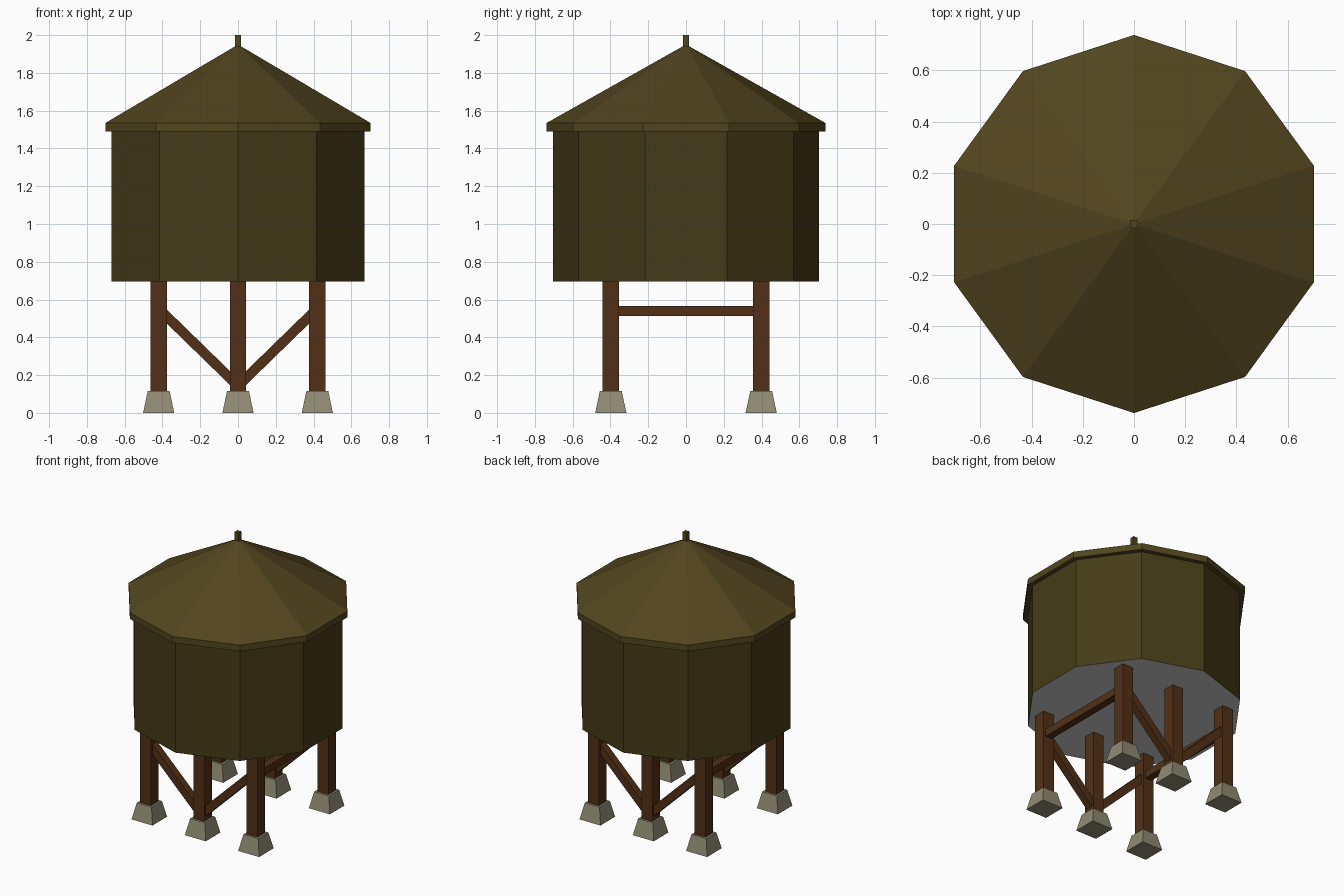
import bpy, bmesh
from math import sin, cos, tau, pi
from mathutils import Vector

if "Cube" in bpy.data.objects:
    bpy.data.objects.remove(bpy.data.objects["Cube"])


def material(name, rgb):
    m = bpy.data.materials.new(name)
    m.diffuse_color = (*rgb, 1)
    m.use_nodes = True
    m.node_tree.nodes["Principled BSDF"].inputs["Base Color"].default_value = m.diffuse_color
    return m


ROOF = material("roof_shingle", (0.085, 0.06, 0.013))
TANK = material("tank_plank", (0.06, 0.044, 0.009))
WOOD = material("timber", (0.085, 0.03, 0.008))
STONE = material("stone", (0.28, 0.26, 0.17))


def lathe(name, sides, profile, mat=None, turn=pi / 2, at=(0, 0), bottom=True, top=True):
    """Stack regular polygons (radius, z); radius 0 closes to a point."""
    bm = bmesh.new()
    rings = []
    for r, z in profile:
        n = sides if r else 1
        rings.append([bm.verts.new((at[0] + r * cos(turn + tau * i / sides),
                                    at[1] + r * sin(turn + tau * i / sides), z)) for i in range(n)])
    for a, b in zip(rings, rings[1:]):
        for i in range(sides):
            j = (i + 1) % sides
            bm.faces.new([a[i], a[j], b[0]] if len(b) == 1 else [a[i], a[j], b[j], b[i]])
    if bottom:
        bm.faces.new(rings[0][::-1])
    if top and len(rings) > 1 and len(rings[-1]) > 1:
        bm.faces.new(rings[-1])
    return finish(name, bm, mat)


def finish(name, bm, mat):
    me = bpy.data.meshes.new(name)
    bm.to_mesh(me)
    bm.free()
    ob = bpy.data.objects.new(name, me)
    bpy.context.collection.objects.link(ob)
    if mat:
        me.materials.append(mat)
    return ob


def beam(name, a, b, width, mat):
    """Square bar from point a to point b."""
    a, b = Vector(a), Vector(b)
    bm = bmesh.new()
    bmesh.ops.create_cube(bm, size=1)
    bmesh.ops.scale(bm, vec=(width, width, (b - a).length), verts=bm.verts)
    ob = finish(name, bm, mat)
    ob.location = (a + b) / 2
    d = b - a
    # tilt within the x-z or y-z plane so the bar stays square to the frame
    ob.rotation_euler = Vector((0, 0, 1)).rotation_difference(d).to_euler()
    return ob


# Tank walls, floor and roof
lathe("tank_wall", 10, [(0.705, 0.695), (0.705, 1.49)], TANK, bottom=False, top=False)
lathe("tank_floor", 10, [(0.705, 0.695)])
lathe("roof", 10, [(0.738, 1.49), (0.738, 1.535), (0, 1.95)], ROOF)
lathe("roof_finial", 4, [(0.022, 1.93), (0.022, 2.0)], ROOF, turn=pi / 4)

# Legs on tapered footings
LX, LY, S = 0.42, 0.398, 2 ** 0.5 / 2
for x in (-LX, 0, LX):
    for y in (-LY, LY):
        lathe("leg", 4, [(0.086 * S, 0.1), (0.086 * S, 0.695)], WOOD, pi / 4, (x, y))
        lathe("footing", 4, [(0.165 * S, 0), (0.116 * S, 0.115)], STONE, pi / 4, (x, y))

# Diagonal braces front and back, level braces on the two ends
for s in (-1, 1):
    for y in (-LY, LY):
        beam("diagonal_brace", (s * LX, y, 0.552), (0, y, 0.143), 0.053, WOOD)
    beam("side_brace", (s * LX, -LY, 0.54), (s * LX, LY, 0.54), 0.053, WOOD)
